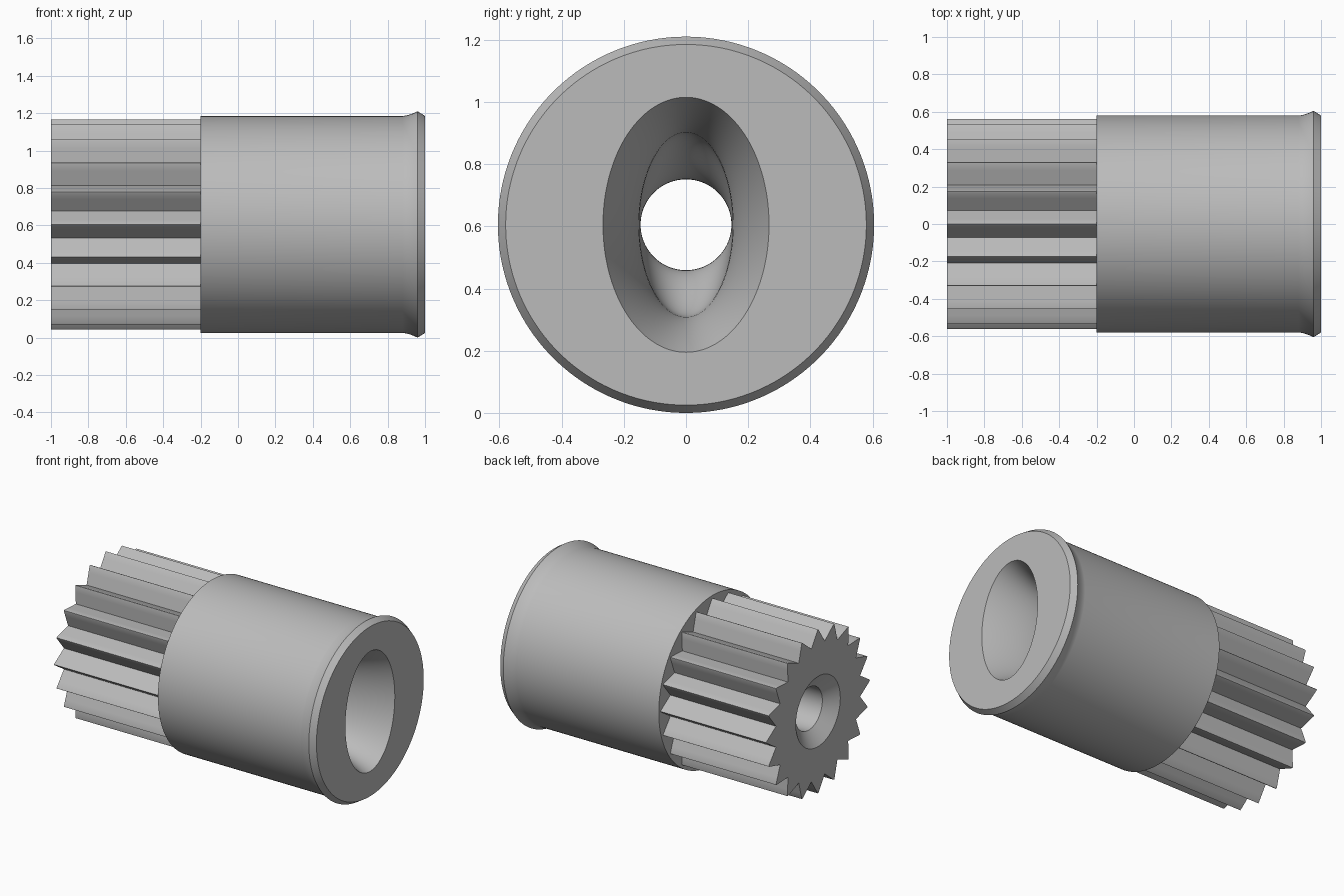
import bpy, bmesh
from math import sin, cos, radians

cube = bpy.data.objects.get("Cube")
if cube:
    bpy.data.objects.remove(cube)

AXIS_Z = 0.605
TEETH = 20
STEPS = 8                      # section points per tooth
COUNT = TEETH * STEPS

steel = bpy.data.materials.new("satin_grey")
steel.use_nodes = True
steel.diffuse_color = (0.5, 0.5, 0.5, 1)
steel.node_tree.nodes["Principled BSDF"].inputs["Base Color"].default_value = steel.diffuse_color


def oval(x, ry, rz=None):
    """Elliptical section across the long axis."""
    rz = rz or ry
    angles = [radians(360 * i / COUNT - 180 / TEETH) for i in range(COUNT)]
    return [(x, ry * cos(a), AXIS_Z + rz * sin(a)) for a in angles]


def toothed(x, root=0.46, tip=0.561):
    """Section with straight-flanked teeth and slightly rounded tips."""
    half = radians(180 / TEETH)
    low = (root * cos(half), root * sin(half))
    shoulder = (tip - 0.005, 0.006)
    mix = lambda t: [p + (q - p) * t for p, q in zip(low, shoulder)]
    side = [mix(t) for t in (0, 0.33, 0.67, 1)]
    tooth = [(r, -s) for r, s in side] + [(tip, 0)] + [(r, s) for r, s in side[:0:-1]]
    points = []
    for k in range(TEETH):
        c, d = cos(2 * half * k), sin(2 * half * k)
        points += [(x, r * c - s * d, AXIS_Z + r * d + s * c) for r, s in tooth]
    return points


def loft(name, sections):
    bm = bmesh.new()
    rings = [[bm.verts.new(p) for p in section] for section in sections]
    for a, b in zip(rings, rings[1:]):
        for i in range(COUNT):
            j = (i + 1) % COUNT
            bm.faces.new((a[i], a[j], b[j], b[i]))
    mesh = bpy.data.meshes.new(name)
    bm.to_mesh(mesh)
    bm.free()
    mesh.materials.append(steel)
    obj = bpy.data.objects.new(name, mesh)
    bpy.context.collection.objects.link(obj)
    bpy.ops.object.select_all(action='DESELECT')
    obj.select_set(True)
    bpy.context.view_layer.objects.active = obj
    bpy.ops.object.shade_smooth_by_angle(angle=radians(28))
    return obj


# Splined end: flat annular cap and straight teeth
loft("splined_end", [oval(-1, 0.24), toothed(-1), toothed(-0.2)])

# Barrel: rear shoulder, cylinder, curved flare, chamfered lip, front face
flare = [oval(0.88 + 0.08 * t, 0.58 + 0.025 * t ** 1.6) for t in (0, 0.2, 0.4, 0.6, 0.8, 1)]
loft("barrel", [oval(-0.2, 0.4), oval(-0.2, 0.58)] + flare
     + [oval(1, 0.58), oval(1, 0.267, 0.41)])

# Oval socket: walls steepen inward, then blend down to the round bore
socket = []
for i in range(13):
    t = i / 12
    e = (1 - t) ** 1.6
    socket.append(oval(1 - 0.4 * t, 0.15 + 0.117 * e, 0.295 + 0.115 * e))
for i in range(1, 17):
    t = i / 16
    e = 1 - t * t * (3 - 2 * t)
    socket.append(oval(0.6 - 0.3 * t, 0.146 + 0.004 * e, 0.146 + 0.149 * e))
loft("oval_socket", socket)

# Round bore with a countersunk rear mouth
loft("round_bore", [oval(0.3, 0.146), oval(-0.93, 0.146), oval(-1, 0.24)])
